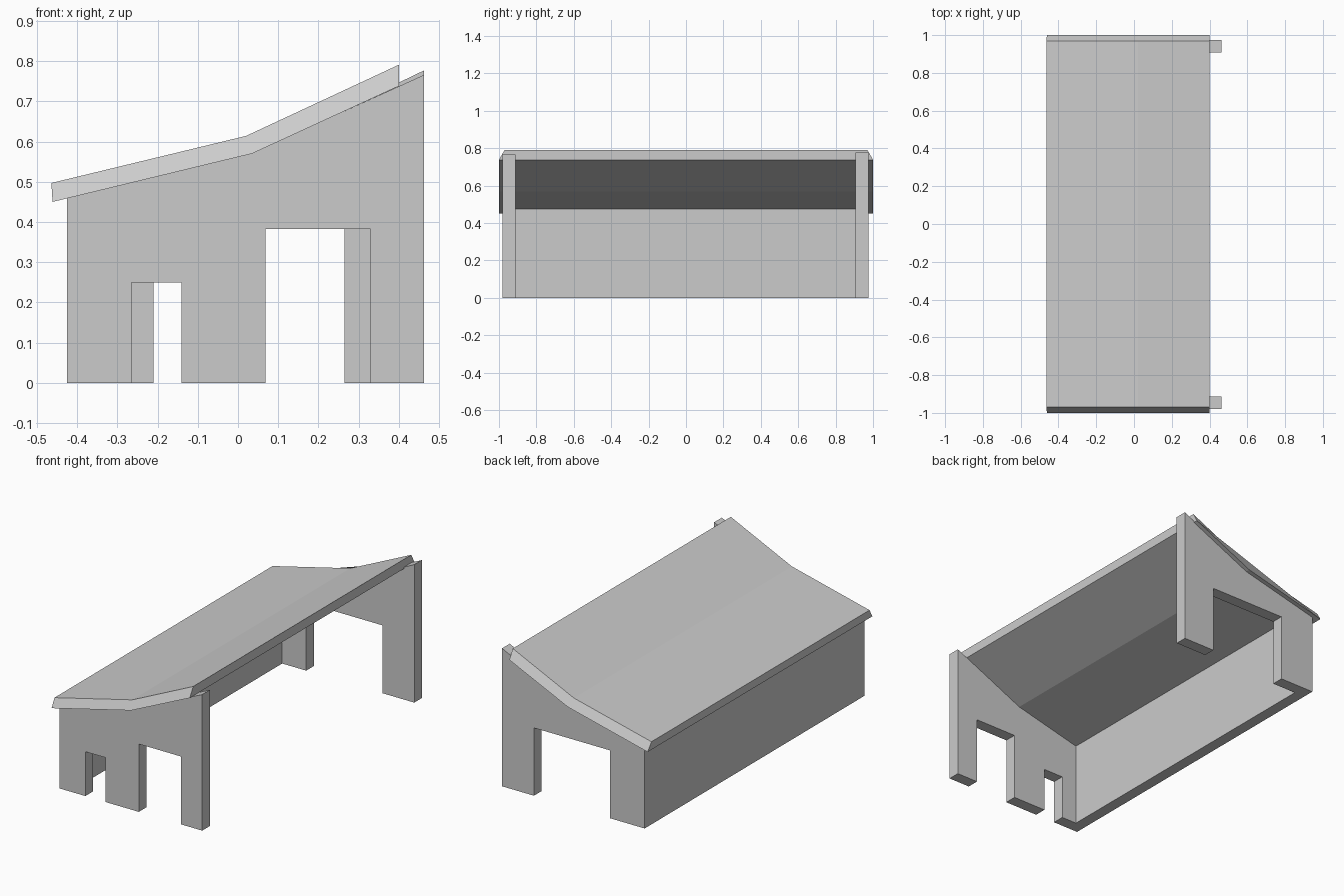
import bpy, bmesh

cube = bpy.data.objects.get("Cube")
if cube:
    bpy.data.objects.remove(cube, do_unlink=True)

# One plain grey for the whole shelter
grey = bpy.data.materials.new("plain grey")
grey.use_nodes = True
colour = (0.6, 0.6, 0.6, 1)
grey.diffuse_color = colour
grey.node_tree.nodes["Principled BSDF"].inputs["Base Color"].default_value = colour


def prism(name, rings):
    """Join two matching outlines, each a list of (x, y, z), into a solid."""
    bm = bmesh.new()
    near, far = [[bm.verts.new(p) for p in ring] for ring in rings]
    bm.faces.new(near)
    bm.faces.new(far[::-1])
    n = len(near)
    for i in range(n):
        j = (i + 1) % n
        bm.faces.new((near[j], near[i], far[i], far[j]))
    bmesh.ops.recalc_face_normals(bm, faces=bm.faces)
    mesh = bpy.data.meshes.new(name)
    bm.to_mesh(mesh)
    bm.free()
    mesh.materials.append(grey)
    obj = bpy.data.objects.new(name, mesh)
    bpy.context.collection.objects.link(obj)
    return obj


def slab(name, outline, y0, y1):
    return prism(name, [[(x, y, z) for x, z in outline] for y in (y0, y1)])


def end_wall(name, openings, peak, y0, y1):
    """Gable wall with square openings (left x, right x, height) cut from the floor."""
    outline = [(LOW_X, 0)]
    for a, b, h in openings:
        outline += [(a, 0), (a, h), (b, h), (b, 0)]
    outline += [(HIGH_X, 0), (HIGH_X, peak), (0.035, 0.571), (LOW_X, 0.459)]
    return slab(name, outline, y0, y1)


LOW_X, HIGH_X = -0.425, 0.463

# End walls
end_wall("front_wall", [(-0.265, -0.14, 0.25), (0.068, 0.33, 0.382)], 0.766, -0.98, -0.912)
end_wall("back_wall", [(-0.21, 0.265, 0.382)], 0.777, 0.907, 0.975)

# Long low wall joining the two ends
slab("side_wall", [(LOW_X, 0), (-0.36, 0), (-0.36, 0.474), (LOW_X, 0.459)], -0.912, 0.907)

# Bent roof slab, its ends sloping inwards towards the top
under = [(-0.461, 0.45), (0.035, 0.57), (0.4, 0.738)]
over = [(0.4, 0.791), (0.02, 0.614), (-0.464, 0.497)]
prism("roof", [[(x, s * 1.0, z) for x, z in under] + [(x, s * 0.97, z) for x, z in over]
               for s in (-1, 1)])
